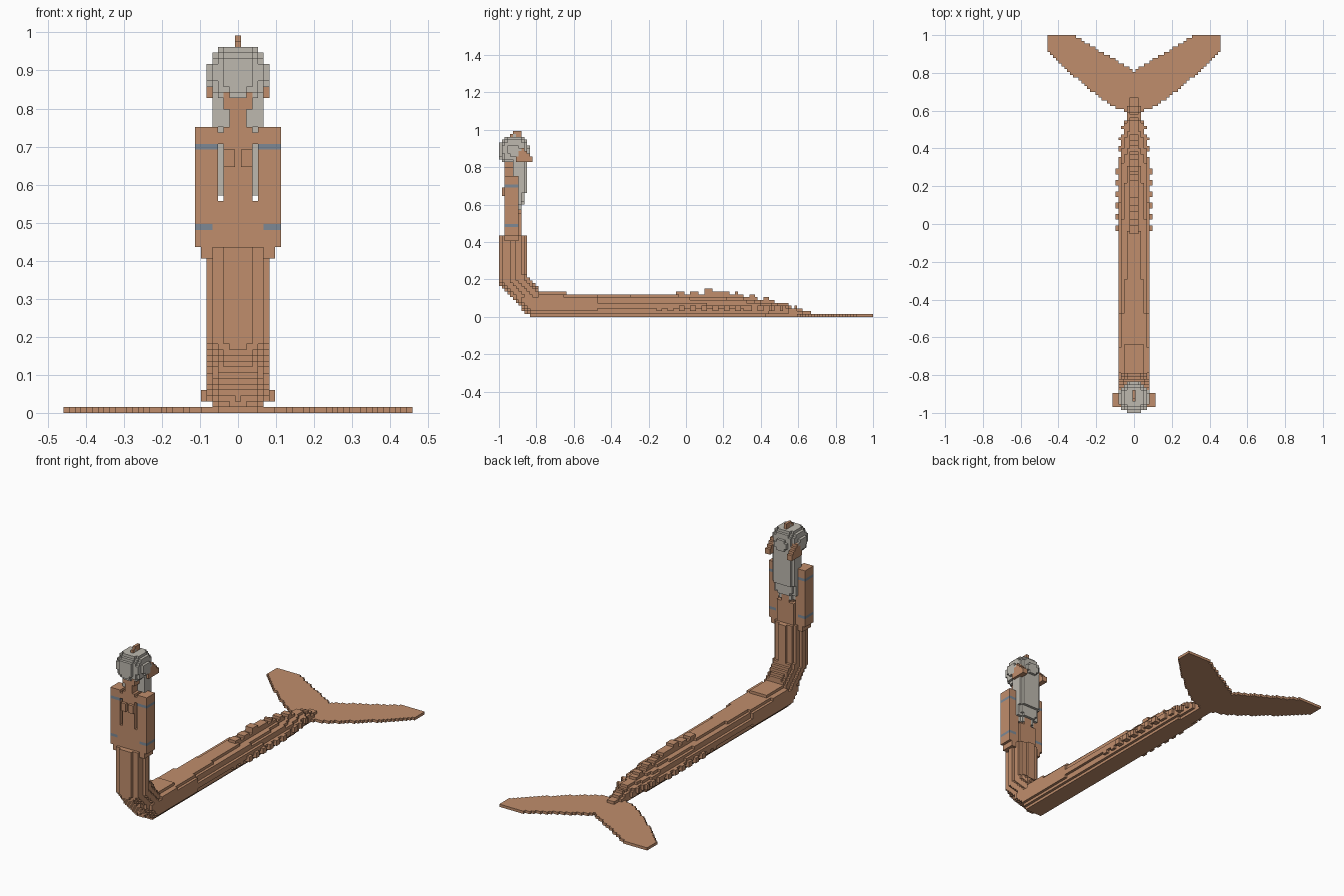
import bpy, bmesh, math
from mathutils import Vector

cube = bpy.data.objects.get("Cube")
if cube:
    bpy.data.objects.remove(cube, do_unlink=True)

V = 2 / 133  # edge length of one block


def material(name, rgb):
    m = bpy.data.materials.new(name)
    m.use_nodes = True
    m.diffuse_color = (*rgb, 1)
    m.node_tree.nodes["Principled BSDF"].inputs["Base Color"].default_value = (*rgb, 1)
    return m


BROWN = material("warm brown", (0.53, 0.27, 0.15))
GREY = material("pale hair grey", (0.51, 0.485, 0.43))
BLUE = material("blue grey band", (0.205, 0.25, 0.30))


def ramp(t, *pts):
    """Piecewise linear value through (t, value) points."""
    if t <= pts[0][0]:
        return pts[0][1]
    for (a, p), (b, q) in zip(pts, pts[1:]):
        if t <= b:
            return p + (q - p) * (t - a) / (b - a)
    return pts[-1][1]


def blocks(name, lo, hi, test, mats, pick=lambda k: 0):
    """Fill the block grid wherever test(x, y, z) holds and skin it with faces."""
    rng = [range(math.floor(a / V) - 1, math.ceil(b / V) + 2) for a, b in zip(lo, hi)]
    cells = set()
    for i in rng[0]:
        for j in rng[1]:
            for k in rng[2]:
                p = (i * V, j * V, (k + 0.5) * V)
                if all(a <= c <= b for a, c, b in zip(lo, p, hi)) and test(*p):
                    cells.add((i, j, k))
    bm = bmesh.new()
    verts = {}

    def vert(c):
        if c not in verts:
            verts[c] = bm.verts.new(((c[0] - .5) * V, (c[1] - .5) * V, c[2] * V))
        return verts[c]

    for c in sorted(cells):
        for ax in range(3):
            for side in (0, 1):
                n = list(c)
                n[ax] += 1 if side else -1
                if tuple(n) in cells:
                    continue
                loop = []
                for u, w in ((0, 0), (1, 0), (1, 1), (0, 1)):
                    q = list(c)
                    q[ax] += side
                    q[(ax + 1) % 3] += u
                    q[(ax + 2) % 3] += w
                    loop.append(vert(tuple(q)))
                f = bm.faces.new(loop if side else loop[::-1])
                f.material_index = pick(c[2])
    me = bpy.data.meshes.new(name)
    bm.to_mesh(me)
    bm.free()
    for m in mats:
        me.materials.append(m)
    ob = bpy.data.objects.new(name, me)
    bpy.context.collection.objects.link(ob)
    return ob


def seg_dist(p, a, b):
    d = b - a
    t = max(0, min(1, (p - a).dot(d) / d.length_squared))
    return (p - a - d * t).length


# Tail: upright part and bend follow a path, then a long tapering run
PATH = [Vector(p) for p in ((-.9275, .6), (-.9275, .2), (-.80, .0675), (-.7, .0675))]


def tail(x, y, z):
    if y < -.79:
        d = min(seg_dist(Vector((y, z)), a, b) for a, b in zip(PATH, PATH[1:]))
        half = ramp(z, (.09, .085), (.11, .076))
        return (d / .073) ** 2.5 + (abs(x) / half) ** 2.5 <= 1
    top = ramp(y, (-.65, .14), (-.63, .125), (-.3, .125), (-.28, .116),
               (0, .115), (.3, .1), (.5, .07), (.7, .016))
    half = ramp(y, (-.48, .088), (-.47, .076), (.35, .076), (.5, .056), (.6, .036), (.7, .012))
    h = top / 2
    return (abs(z - h) / h) ** 2.5 + (abs(x) / half) ** 2.5 <= 1


blocks("tail", (-.1, -1, 0), (.1, .7, .435), tail, [BROWN])


# Tail ridges: a row of side fins and a row of crests on the back
def side_fins(x, y, z):
    reach = ramp(y, (-.16, .085), (-.06, .088), (-.05, .1), (.28, .1), (.3, .088),
                 (.46, .075), (.53, .056))
    return abs(x) <= reach and (y + .16) % .06 < .031


blocks("tail_side_fins", (-.1, -.16, .03), (.1, .53, .06), side_fins, [BROWN])


def back_ridge(x, y, z):
    top = ramp(y, (-.06, .13), (.14, .148), (.3, .125), (.5, .085), (.69, .016))
    return z <= top - (0 if (y + .06) % .08 < .05 else .016)


blocks("tail_back_ridge", (-.016, -.06, .005), (.016, .7, .16), back_ridge, [BROWN])


# Flat forked fluke, one block thick
def fluke(x, y, z):
    a = abs(x)
    low = ramp(a, (.05, .6), (.1, .615), (.25, .72), (.46, .915))
    high = ramp(a, (0, .81), (.32, 1.0))
    return low <= y <= high


blocks("fluke", (-.46, .59, 0), (.46, 1, V), fluke, [BROWN])


# Torso: narrow chest, wider waist, shoulder bar
def torso(x, y, z):
    half = .07 if z < .55 else (.055 if .705 < z < .74 else .04)
    return (abs(y + .93) / .046) ** 3 + (abs(x) / half) ** 4 <= 1


blocks("torso", (-.08, -.98, .42), (.08, -.88, .75), torso, [BROWN])
blocks("chest", (-.036, -.99, .645), (.036, -.96, .69),
       lambda x, y, z: abs(x) > .01, [BROWN])

# Arms hang straight and carry two bands; hands rest on the hips
for side, s in (("left", 1), ("right", -1)):
    def arm(x, y, z):
        return (abs(x * s - .083) / .034) ** 4 + (abs(y + .933) / .042) ** 4 <= 1
    lo, hi = sorted((s * .05, s * .115))
    blocks(side + "_arm", (lo, -.98, .436), (hi, -.88, .755), arm, [BROWN, BLUE],
           lambda k: int(k in (32, 46)))
    lo, hi = sorted((s * .058, s * .1))
    blocks(side + "_hand", (lo, -.965, .405), (hi, -.9, .437), lambda x, y, z: True, [BROWN])

    # Ear fin sweeping backwards
    def ear(x, y, z):
        return z <= ramp(y, (-.91, .85), (-.875, .91), (-.815, .85))
    lo, hi = sorted((s * .06, s * .09))
    blocks(side + "_ear_fin", (lo, -.91, .83), (hi, -.815, .905), ear, [BROWN])

# Neck and chin
blocks("neck_and_chin", (-.04, -.965, .74), (.04, -.91, .845),
       lambda x, y, z: abs(x) <= ramp(z, (.77, .03), (.8, .03), (.84, .04)), [BROWN])


# Head covered by hair
def head(x, y, z):
    return (abs(x) / .08) ** 2.3 + (abs(y + .92) / .083) ** 2.3 + (abs(z - .892) / .078) ** 2.3 <= 1


blocks("head", (-.08, -1, .825), (.08, -.83, .97), head, [GREY])


# Long hair falling down the back
def hair(x, y, z):
    back = ramp(z, (.55, -.885), (.65, -.86), (.73, -.845), (.86, -.845))
    front = -.925 if z > .75 else -.905
    half = ramp(z, (.55, .035), (.59, .062), (.65, .07))
    if y > back - V:  # softened outer layer
        half -= .02
    return front <= y <= back and abs(x) <= half


blocks("back_hair", (-.075, -.93, .55), (.075, -.84, .88), hair, [GREY])

# Small crest on the crown
blocks("head_crest", (-.007, -.935, .955), (.007, -.885, .995),
       lambda x, y, z: z < ramp(y, (-.935, .972), (-.905, 1.0)), [BROWN])
